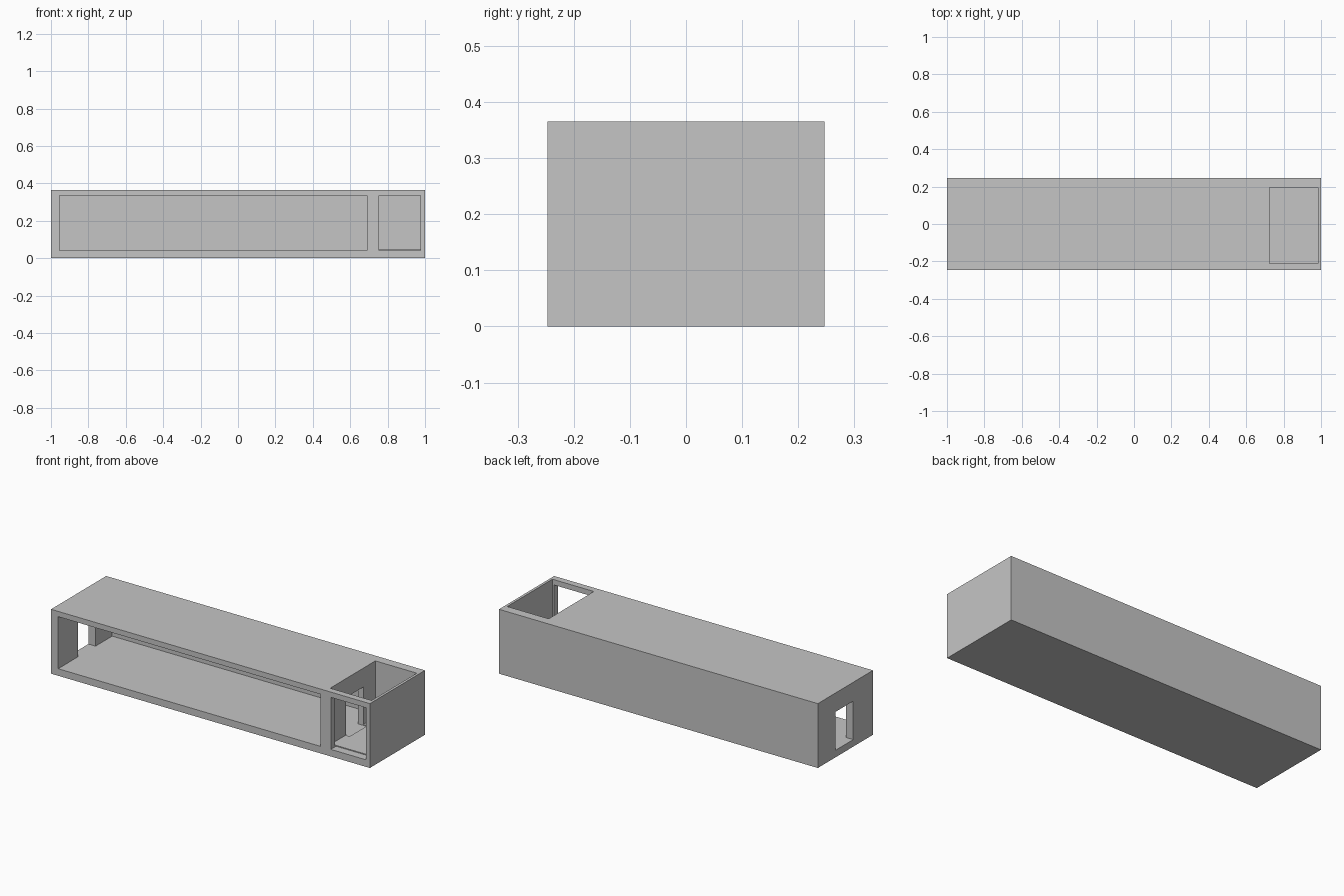
import bpy
import bmesh

cube = bpy.data.objects.get("Cube")
if cube:
    bpy.data.objects.remove(cube, do_unlink=True)

grey = bpy.data.materials.new("plain grey")
grey.use_nodes = True
colour = (0.56, 0.56, 0.56, 1)
grey.diffuse_color = colour
grey.node_tree.nodes["Principled BSDF"].inputs["Base Color"].default_value = colour


def prism(name, outline, y0, y1):
    """Extrude an x-z outline from y0 to y1."""
    bm = bmesh.new()
    face = bm.faces.new([bm.verts.new((x, y0, z)) for x, z in outline])
    out = bmesh.ops.extrude_face_region(bm, geom=[face])
    verts = [v for v in out["geom"] if isinstance(v, bmesh.types.BMVert)]
    bmesh.ops.translate(bm, verts=verts, vec=(0, y1 - y0, 0))
    bmesh.ops.recalc_face_normals(bm, faces=bm.faces)
    mesh = bpy.data.meshes.new(name)
    bm.to_mesh(mesh)
    bm.free()
    mesh.materials.append(grey)
    obj = bpy.data.objects.new(name, mesh)
    bpy.context.collection.objects.link(obj)
    return obj


def box(name, x, y, z):
    outline = [(x[0], z[0]), (x[1], z[0]), (x[1], z[1]), (x[0], z[1])]
    return prism(name, outline, *y)


# Outer block
shell = box("building_shell", (-1, 1), (-0.247, 0.247), (0, 0.365))

# Rooms, front openings and doorways
door_y, door_z = (-0.07, 0.088), (0.04, 0.258)
cutters = [
    box("main_room", (-0.955, 0.69), (-0.3, 0.237), (0.04, 0.335)),
    box("open_shaft", (0.725, 0.985), (-0.21, 0.195), (0.045, 0.45)),
    box("shaft_front_opening", (0.755, 0.975), (-0.3, -0.2), (0.04, 0.335)),
    box("end_doorway", (-1.1, -0.9), door_y, door_z),
    box("inner_doorway", (0.65, 0.75), door_y, door_z),
]

# Shallow gabled niches in the back wall
for cx in (-0.81, -0.395, 0.087, 0.465):
    gable = [(cx - 0.033, 0.145), (cx + 0.033, 0.145), (cx + 0.033, 0.213),
             (cx, 0.226), (cx - 0.033, 0.213)]
    cutters.append(prism("wall_niche", gable, 0.2, 0.242))

# Carve the block and remove the cutters
bpy.context.view_layer.objects.active = shell
for cutter in cutters:
    mod = shell.modifiers.new("carve", "BOOLEAN")
    mod.operation = "DIFFERENCE"
    mod.solver = "EXACT"
    mod.object = cutter
    bpy.ops.object.modifier_apply(modifier=mod.name)
    bpy.data.objects.remove(cutter, do_unlink=True)
